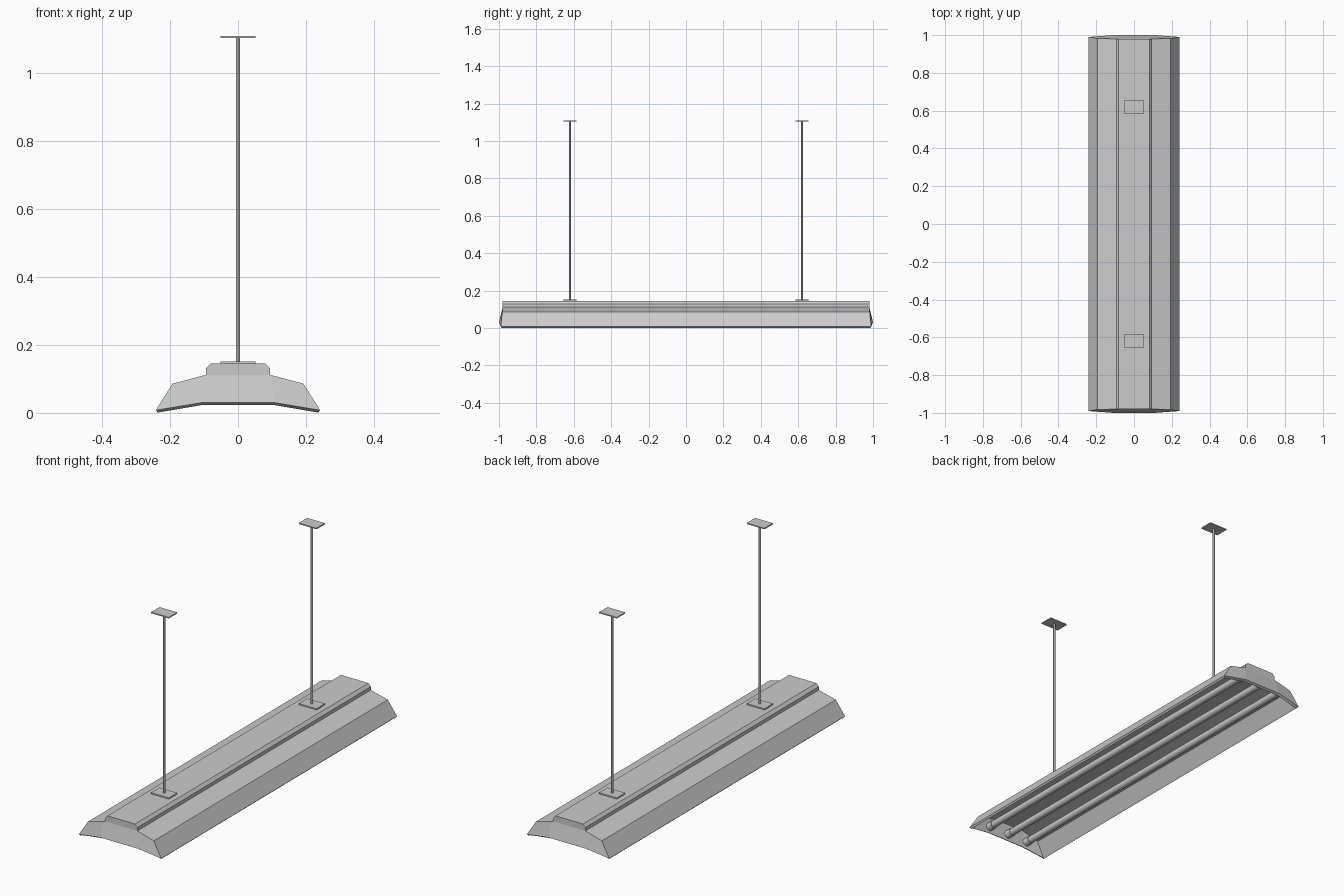
import bpy, bmesh, math

if "Cube" in bpy.data.objects:
    bpy.data.objects.remove(bpy.data.objects["Cube"])


def make_object(name, verts, faces):
    mesh = bpy.data.meshes.new(name)
    bm = bmesh.new()
    vs = [bm.verts.new(v) for v in verts]
    for f in faces:
        bm.faces.new([vs[i] for i in f])
    bmesh.ops.recalc_face_normals(bm, faces=bm.faces)
    bm.to_mesh(mesh)
    bm.free()
    ob = bpy.data.objects.new(name, mesh)
    bpy.context.collection.objects.link(ob)
    return ob


def box(name, loc, size):
    bpy.ops.mesh.primitive_cube_add(size=1, location=loc)
    ob = bpy.context.object
    ob.name = name
    ob.scale = size
    return ob


def cylinder(name, loc, radius, depth, along_y=False, sides=16):
    rot = (math.pi / 2, 0, 0) if along_y else (0, 0, 0)
    bpy.ops.mesh.primitive_cylinder_add(vertices=sides, radius=radius, depth=depth,
                                        location=loc, rotation=rot)
    ob = bpy.context.object
    ob.name = name
    bpy.ops.object.shade_smooth_by_angle()
    return ob


def mirrored(half):
    return half + [(-x, *rest) for x, *rest in reversed(half)]


# housing: outer and inner cross-section, each point (x, z, end y)
outer = mirrored([(0.234, 0.0, 0.985), (0.242, 0.008, 0.99), (0.193, 0.086, 0.98),
                  (0.095, 0.112, 0.98), (0.095, 0.130, 0.98), (0.081, 0.145, 0.98)])
inner = mirrored([(0.228, 0.008, 0.98), (0.186, 0.078, 0.975), (0.09, 0.102, 0.975)])
section = outer + inner[::-1]
n = len(section)
verts = [(x, s * y, z) for s in (-1, 1) for x, z, y in section]
faces = [(i, (i + 1) % n, n + (i + 1) % n, n + i) for i in range(n)]
make_object("housing", verts, faces)

# end caps: bowed lower part, upright upper part, bevelled bottom lip
cap = mirrored([(0.11, 0.030, 1.0), (0.242, 0.008, 0.99), (0.193, 0.086, 0.982),
                (0.095, 0.112, 0.98), (0.095, 0.130, 0.98), (0.081, 0.145, 0.98)])
back = [(x * 0.975, z - 0.007 if z < 0.05 else z - 0.004, y - 0.012) for x, z, y in cap]
m = len(cap)
sheet = [(0, 1, 2, 3), (11, 10, 9, 8), (0, 3, 8, 11), (3, 4, 5, 6, 7, 8)]
for s, side in ((-1, "front"), (1, "back")):
    verts = [(x, s * y, z) for x, z, y in cap + back]
    faces = sheet + [tuple(i + m for i in f) for f in sheet]
    faces += [(i, (i + 1) % m, m + (i + 1) % m, m + i) for i in range(m)]
    make_object("end_cap_" + side, verts, faces)

# lamp tubes with end sockets
for k, x in enumerate((-0.12, 0, 0.12)):
    cylinder(f"lamp_tube_{k}", (x, 0, 0.052), 0.018, 1.92, True)
    for s in (-1, 1):
        cylinder(f"lamp_socket_{k}", (x, s * 0.962, 0.052), 0.021, 0.036, True)

# hanging rods with lower and ceiling plates
for s in (-1, 1):
    y = s * 0.62
    cylinder("hanging_rod", (0, y, 0.628), 0.006, 0.956, sides=12)
    box("lower_plate", (0, y, 0.148), (0.104, 0.07, 0.008))
    box("ceiling_plate", (0, y, 1.108), (0.104, 0.07, 0.006))
